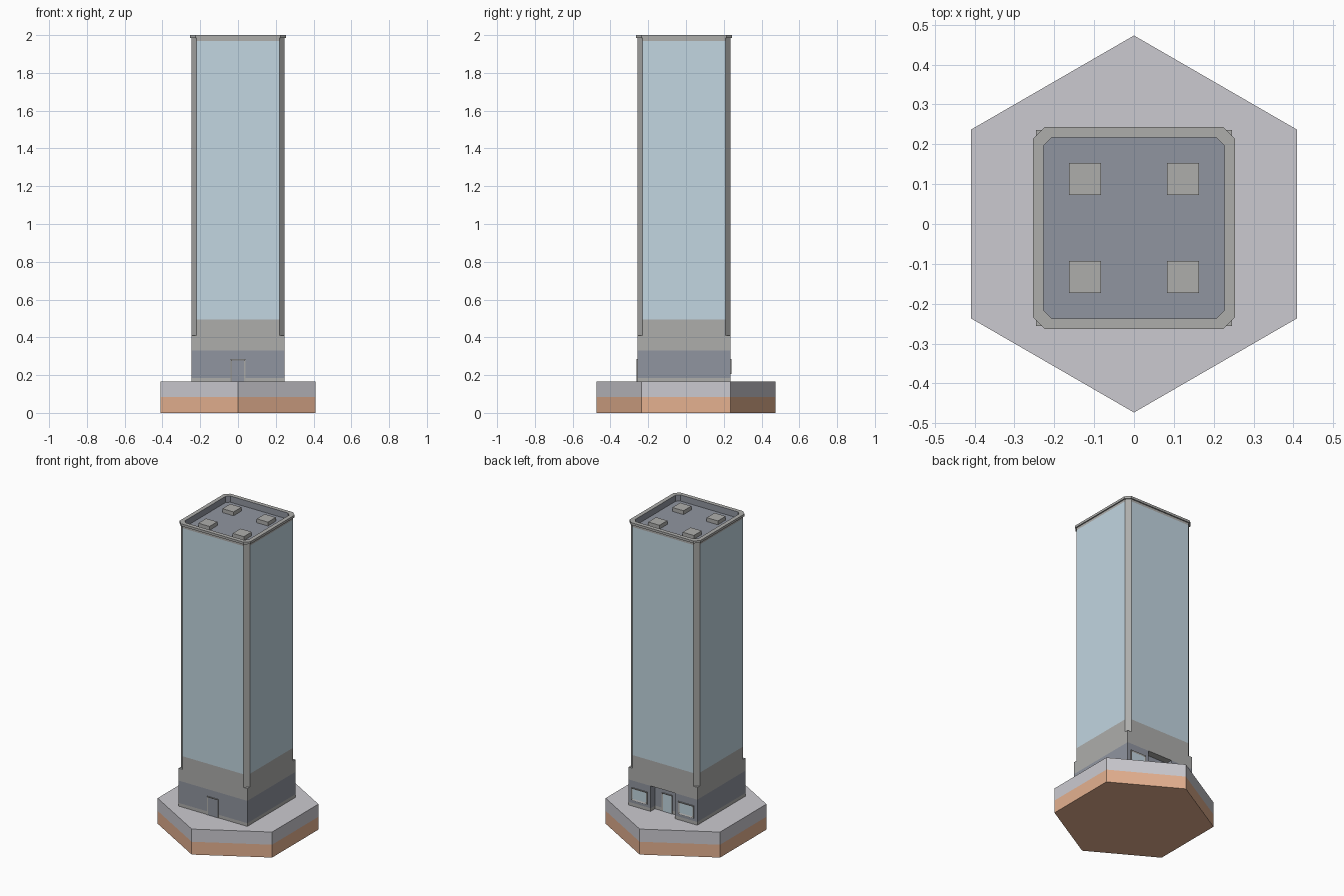
import bpy, bmesh, math
from mathutils import Vector

if "Cube" in bpy.data.objects:
    bpy.data.objects.remove(bpy.data.objects["Cube"])

CY = -0.01          # tower centre in y
HALF = 0.246        # tower half width
GROUND = 0.165      # top of the hexagonal plot


def material(name, rgb):
    m = bpy.data.materials.new(name)
    m.diffuse_color = (*rgb, 1)
    m.use_nodes = True
    m.node_tree.nodes["Principled BSDF"].inputs["Base Color"].default_value = m.diffuse_color
    return m


WALL = material("light_concrete", (0.42, 0.42, 0.41))
DARK = material("dark_concrete", (0.28, 0.30, 0.35))
GLASS = material("glass", (0.54, 0.67, 0.75))
PAVING = material("paving", (0.60, 0.59, 0.63))
SOIL = material("soil", (0.78, 0.44, 0.28))
UNDER = [WALL, DARK, GLASS, PAVING, SOIL]


def finish(name, bm):
    me = bpy.data.meshes.new(name)
    bmesh.ops.recalc_face_normals(bm, faces=bm.faces)
    bm.to_mesh(me)
    bm.free()
    for m in UNDER:
        me.materials.append(m)
    ob = bpy.data.objects.new(name, me)
    bpy.context.collection.objects.link(ob)
    return ob


def loft(rings, mats, bottom=None, top=None):
    """Join (outline, z) rings with one material per band, optional caps."""
    bm = bmesh.new()
    loops = [[bm.verts.new((x, y, z)) for x, y in pts] for pts, z in rings]
    for a, b, m in zip(loops, loops[1:], mats):
        for i in range(len(a)):
            j = (i + 1) % len(a)
            bm.faces.new((a[i], a[j], b[j], b[i])).material_index = UNDER.index(m)
    for loop, m in ((loops[0][::-1], bottom), (loops[-1], top)):
        if m:
            bm.faces.new(loop).material_index = UNDER.index(m)
    return bm


def octagon(h, c):
    """Square outline with cut corners."""
    k = h - c
    pts = [(k, -h), (h, -k), (h, k), (k, h), (-k, h), (-h, k), (-h, -k), (-k, -h)]
    return [(x, y + CY) for x, y in pts]


def square(h):
    return [(x, y + CY) for x, y in ((-h, -h), (h, -h), (h, h), (-h, h))]


# hexagonal plot: soil below, paving above
hexa = [(0.473 * math.cos(a), 0.473 * math.sin(a))
        for a in (math.radians(30 + 60 * i) for i in range(6))]
finish("plot", loft([(hexa, 0), (hexa, 0.083), (hexa, GROUND)],
                    [SOIL, PAVING], SOIL, PAVING))

# ground floor with an entrance recess in the back wall
NOTCH, DEPTH = 0.088, 0.045
back, inner = HALF + CY, HALF + CY - DEPTH
foot = square(HALF)[:3] + [(NOTCH, back), (NOTCH, inner), (-NOTCH, inner),
                           (-NOTCH, back)] + square(HALF)[3:]
finish("ground_floor", loft([(foot, GROUND), (foot, 0.186), (foot, 0.33)], [WALL, DARK]))

# square band above the ground floor
finish("upper_band", loft([(square(HALF), 0.33), (square(HALF), 0.41)],
                          [WALL], WALL, WALL))

# shaft with cut corners and a big window inset in each side
shaft_outline = octagon(HALF, 0.027)
bm = loft([(shaft_outline, z) for z in (0.41, 0.495, 1.97, 1.985)], [WALL] * 3)
sides = [f for f in bm.faces if f.calc_area() > 0.3]
bmesh.ops.inset_individual(bm, faces=sides, thickness=0.05)
for f in sides:
    f.material_index = UNDER.index(GLASS)
finish("shaft", bm)

# overhanging parapet and sunken roof
rim, inside = octagon(0.2535, 0.029), octagon(0.227, 0.02)
finish("parapet_roof", loft([(shaft_outline, 1.985), (rim, 1.985), (rim, 2.0),
                             (inside, 2.0), (inside, 1.96)],
                            [WALL, WALL, WALL, DARK], None, DARK))

# four roof units
for sx in (-1, 1):
    for sy in (-1, 1):
        unit = [(x + sx * 0.123, y + sy * 0.123) for x, y in square(0.04)]
        finish("roof_unit", loft([(unit, 1.96), (unit, 1.985)], [WALL], None, WALL))


def framed_panel(name, x, wall_y, face, w, z0, z1, border, frame, pane):
    """Thin raised frame on a wall with a slightly sunken pane."""
    bm = bmesh.new()
    bmesh.ops.create_cube(bm, size=1)
    for v in bm.verts:
        v.co = Vector((x + v.co.x * w, wall_y + v.co.y * 0.012,
                       z0 + (v.co.z + 0.5) * (z1 - z0)))
    for f in bm.faces:
        f.material_index = UNDER.index(frame)
    front = max(bm.faces, key=lambda f: f.normal.y * face)
    bmesh.ops.inset_individual(bm, faces=[front], thickness=border)
    front.material_index = UNDER.index(pane)
    bmesh.ops.translate(bm, verts=front.verts, vec=(0, -face * 0.004, 0))
    finish(name, bm)


# doors and shop windows
framed_panel("front_door", 0, CY - HALF, -1, 0.08, GROUND - 0.01, 0.285, 0.01, WALL, DARK)
framed_panel("back_door", 0, inner, 1, 0.076, GROUND - 0.01, 0.285, 0.01, WALL, GLASS)
for s in (-1, 1):
    framed_panel("back_window", s * 0.167, back, 1, 0.112, 0.205, 0.285, 0.012, WALL, GLASS)
